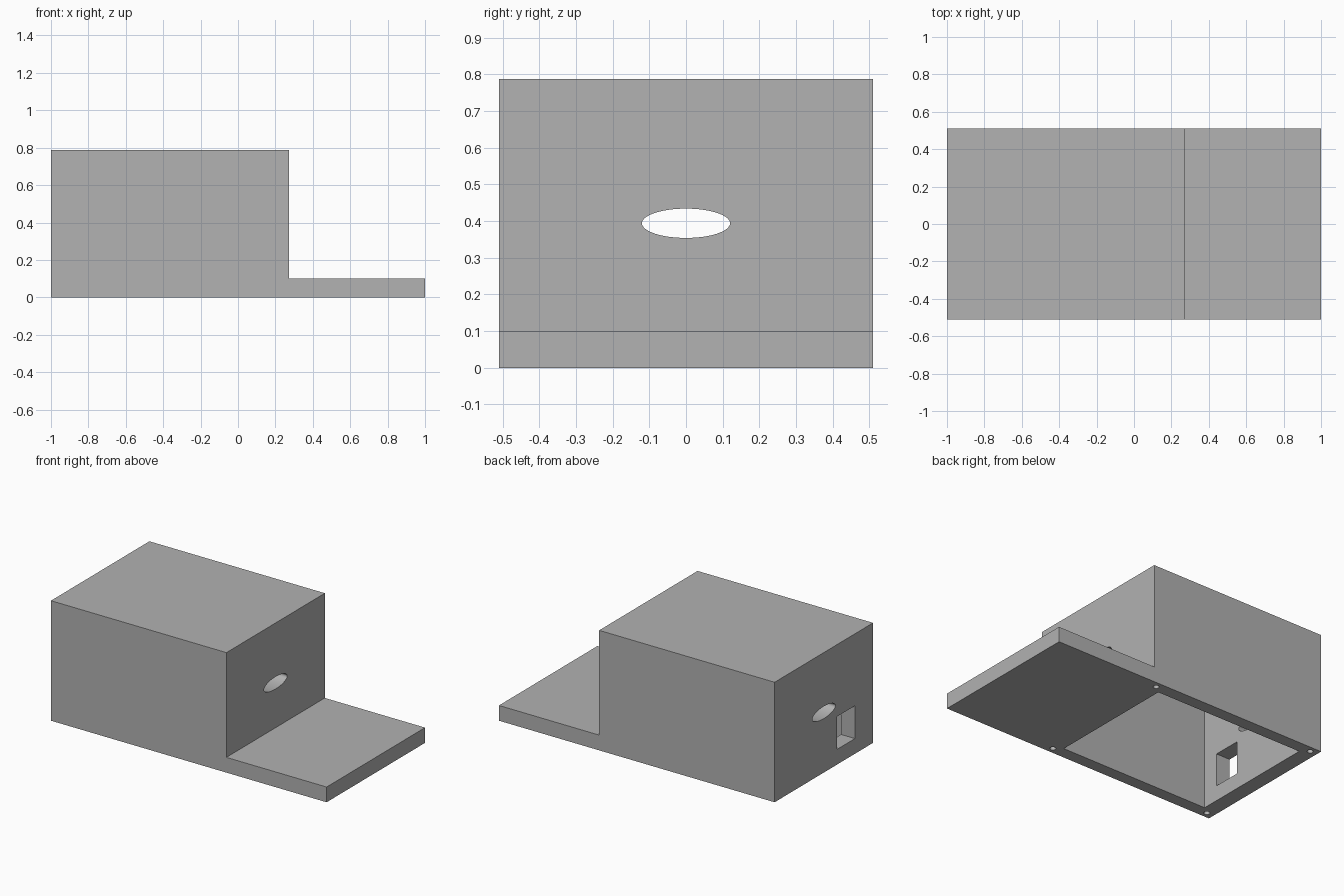
import bpy
import bmesh
from math import pi
from mathutils import Matrix

if "Cube" in bpy.data.objects:
    bpy.data.objects.remove(bpy.data.objects["Cube"], do_unlink=True)

HALF_Y, HEIGHT, SLAB, STEP = 0.51, 0.787, 0.10, 0.273
IN_X0, IN_X1, IN_Y, IN_TOP = -0.90, 0.175, 0.43, 0.69

grey = bpy.data.materials.new("plain grey")
grey.use_nodes = True
colour = (0.445, 0.445, 0.445, 1)
grey.diffuse_color = colour
grey.node_tree.nodes["Principled BSDF"].inputs["Base Color"].default_value = colour


def make_object(name, bm):
    bmesh.ops.recalc_face_normals(bm, faces=bm.faces)
    mesh = bpy.data.meshes.new(name)
    bm.to_mesh(mesh)
    bm.free()
    mesh.materials.append(grey)
    obj = bpy.data.objects.new(name, mesh)
    bpy.context.collection.objects.link(obj)
    return obj


def box(name, x0, x1, y0, y1, z0, z1):
    bm = bmesh.new()
    place = Matrix.Translation(((x0 + x1) / 2, (y0 + y1) / 2, (z0 + z1) / 2))
    bmesh.ops.create_cube(bm, size=1, matrix=place @ Matrix.Diagonal((x1 - x0, y1 - y0, z1 - z0, 1)))
    return make_object(name, bm)


def cylinder(name, matrix, sides):
    bm = bmesh.new()
    bmesh.ops.create_cone(bm, cap_ends=True, segments=sides, radius1=1, radius2=1, depth=1, matrix=matrix)
    return make_object(name, bm)


# L-shaped side profile, extruded across the width
bm = bmesh.new()
profile = [(-1, 0), (1, 0), (1, SLAB), (STEP, SLAB), (STEP, HEIGHT), (-1, HEIGHT)]
face = bm.faces.new([bm.verts.new((x, -HALF_Y, z)) for x, z in profile])
sweep = bmesh.ops.extrude_face_region(bm, geom=[face])
moved = [v for v in sweep["geom"] if isinstance(v, bmesh.types.BMVert)]
bmesh.ops.translate(bm, verts=moved, vec=(0, 2 * HALF_Y, 0))
housing = make_object("housing", bm)

# Cavity open at the bottom, and the square port in the end wall
cutters = [
    box("cavity_cutter", IN_X0, IN_X1, -IN_Y, IN_Y, -0.1, IN_TOP),
    box("port_cutter", -1.1, -0.8, -0.322, -0.135, 0.10, 0.315),
]

# Oval opening through both end walls
oval = Matrix.Translation((-0.35, 0, 0.394)) @ Matrix.Diagonal((1.6, 0.12, 0.04, 1)) @ Matrix.Rotation(pi / 2, 4, "Y")
cutters.append(cylinder("oval_cutter", oval, 64))

# Screw holes in the bottom rim
for x in (-0.95, 0.225):
    for y in (-0.47, 0.47):
        place = Matrix.Translation((x, y, 0)) @ Matrix.Diagonal((0.018, 0.018, 0.2, 1))
        cutters.append(cylinder("screw_hole_cutter", place, 24))

# Cut everything out of the housing
bpy.context.view_layer.objects.active = housing
housing.select_set(True)
for cutter in cutters:
    cutter.hide_render = True
    cut = housing.modifiers.new(cutter.name, "BOOLEAN")
    cut.operation = "DIFFERENCE"
    cut.solver = "EXACT"
    cut.object = cutter
    bpy.ops.object.modifier_apply(modifier=cut.name)
    bpy.data.objects.remove(cutter, do_unlink=True)

bpy.ops.object.shade_smooth_by_angle(angle=pi / 6)
